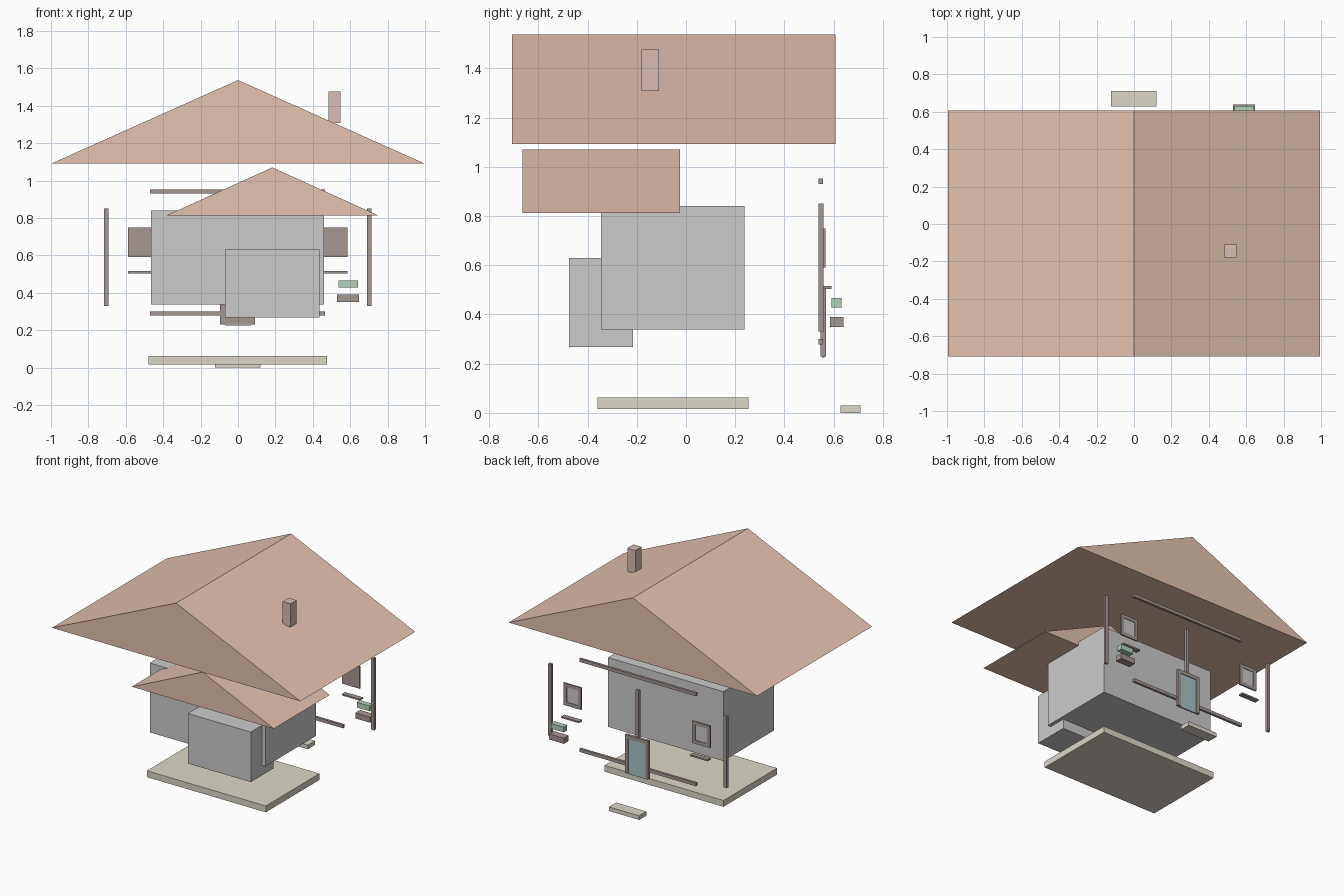
import bpy, bmesh

if "Cube" in bpy.data.objects:
    bpy.data.objects.remove(bpy.data.objects["Cube"])


def material(name, r, g, b):
    m = bpy.data.materials.new(name)
    m.diffuse_color = (r, g, b, 1)
    m.use_nodes = True
    m.node_tree.nodes["Principled BSDF"].inputs["Base Color"].default_value = m.diffuse_color
    return m


TILE = material("roof_tile", 0.78, 0.54, 0.44)
WALL = material("plaster", 0.84, 0.84, 0.81)
WOOD = material("timber", 0.38, 0.31, 0.29)
STONE = material("stone", 0.73, 0.68, 0.58)
BRICK = material("brick", 0.70, 0.51, 0.47)
PANE = material("window_pane", 0.75, 0.77, 0.76)
LEAF = material("door_paint", 0.40, 0.55, 0.58)
PLANT = material("greenery", 0.45, 0.65, 0.50)


def finish(bm, name, *mats):
    bmesh.ops.recalc_face_normals(bm, faces=bm.faces[:])
    me = bpy.data.meshes.new(name)
    bm.to_mesh(me)
    bm.free()
    for m in mats:
        me.materials.append(m)
    ob = bpy.data.objects.new(name, me)
    bpy.context.collection.objects.link(ob)
    return ob


def prism(name, profile, y0, y1, mat):
    """Extrude an x-z profile from y0 to y1."""
    bm = bmesh.new()
    f = bm.faces.new([bm.verts.new((x, y0, z)) for x, z in profile])
    ext = bmesh.ops.extrude_face_region(bm, geom=[f])["geom"]
    moved = [v for v in ext if isinstance(v, bmesh.types.BMVert)]
    bmesh.ops.translate(bm, vec=(0, y1 - y0, 0), verts=moved)
    return finish(bm, name, mat)


def box(name, x0, x1, y0, y1, z0, z1, mat):
    return prism(name, [(x0, z0), (x1, z0), (x1, z1), (x0, z1)], y0, y1, mat)


def gable(name, x0, x1, y0, y1, z0, z1, mat):
    return prism(name, [(x0, z0), (x1, z0), ((x0 + x1) / 2, z1)], y0, y1, mat)


# Roofs and chimney
gable("main_roof", -0.995, 0.995, -0.708, 0.608, 1.092, 1.537, TILE)
gable("wing_roof", -0.385, 0.752, -0.665, -0.025, 0.812, 1.07, TILE)
box("chimney", 0.483, 0.547, -0.18, -0.11, 1.308, 1.476, BRICK)

# Wall blocks
box("main_walls", -0.465, 0.46, -0.345, 0.237, 0.338, 0.84, WALL)
box("wing_walls", -0.07, 0.435, -0.475, -0.215, 0.268, 0.63, WALL)

# Plinth and doorstep
box("plinth", -0.478, 0.475, -0.36, 0.254, 0.016, 0.062, STONE)
box("doorstep", -0.122, 0.12, 0.628, 0.71, 0.0, 0.03, STONE)

# Timber posts and beams behind the house
for i, x in enumerate((-0.705, 0.0, 0.702)):
    box(f"timber_post_{i}", x - 0.012, x + 0.012, 0.538, 0.558, 0.33, 0.85, WOOD)
for name, z in (("bottom_beam", 0.278), ("top_beam", 0.93)):
    box(name, -0.47, 0.465, 0.539, 0.557, z, z + 0.023, WOOD)

# Windows: solid surround, inset pane, separate sill
for side, xc in (("left", -0.517), ("right", 0.515)):
    w = 0.071
    box(f"{side}_window_back", xc - w, xc + w, 0.556, 0.560, 0.59, 0.75, WOOD)
    box(f"{side}_window_pane", xc - w + 0.025, xc + w - 0.025,
        0.560, 0.563, 0.615, 0.725, PANE)
    for k, s in enumerate((-1, 1)):
        a, b = sorted((xc + s * w, xc + s * (w - 0.025)))
        box(f"{side}_window_jamb_{k}", a, b, 0.560, 0.567, 0.59, 0.75, WOOD)
    for part, z in (("bottom", 0.59), ("top", 0.725)):
        box(f"{side}_window_{part}", xc - w + 0.025, xc + w - 0.025,
            0.560, 0.567, z, z + 0.025, WOOD)
    box(f"{side}_window_sill", xc - w, xc + w, 0.556, 0.592, 0.504, 0.515, WOOD)

# Door: backing, arch-free surround and painted leaf
box("door_back", -0.095, 0.092, 0.547, 0.553, 0.23, 0.508, WOOD)
prism("door_frame", [(-0.095, 0.23), (-0.068, 0.23), (-0.068, 0.482), (0.066, 0.482),
                     (0.066, 0.23), (0.092, 0.23), (0.092, 0.508), (-0.095, 0.508)],
      0.553, 0.568, WOOD)
box("door_leaf", -0.068, 0.066, 0.553, 0.563, 0.226, 0.482, LEAF)

# Flower box with planting
box("flower_box", 0.53, 0.648, 0.585, 0.64, 0.35, 0.39, WOOD)
box("flowers", 0.537, 0.641, 0.592, 0.632, 0.428, 0.466, PLANT)
